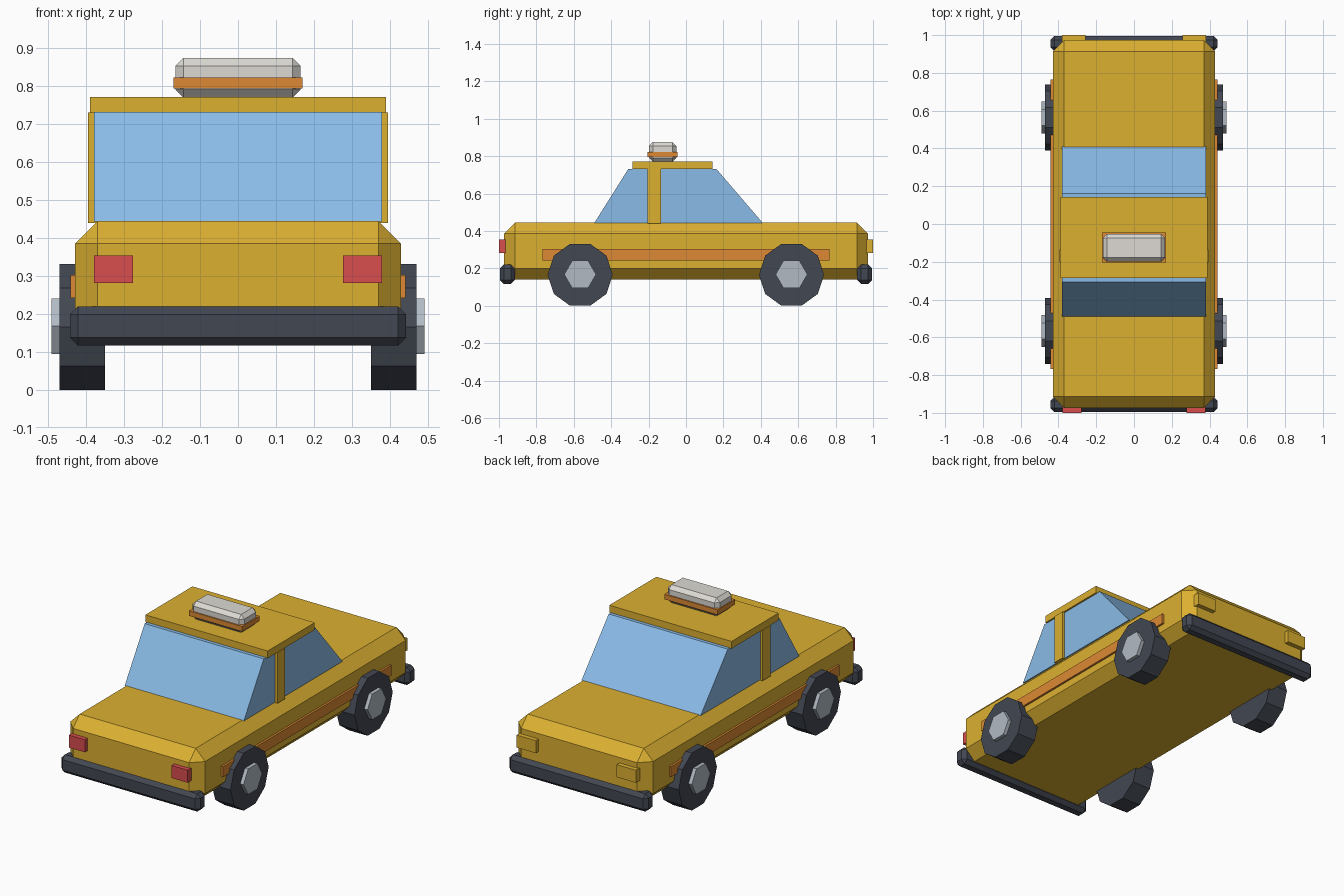
import bpy, bmesh, math
from mathutils import Matrix, Vector

if "Cube" in bpy.data.objects:
    bpy.data.objects.remove(bpy.data.objects["Cube"])


def material(name, r, g, b):
    # 8-bit display colour converted to linear
    lin = [((c / 255 + 0.055) / 1.055) ** 2.4 for c in (r, g, b)]
    m = bpy.data.materials.new(name)
    m.diffuse_color = (*lin, 1)
    m.use_nodes = True
    m.node_tree.nodes["Principled BSDF"].inputs["Base Color"].default_value = m.diffuse_color
    return m


YELLOW = material("yellow paint", 220, 176, 49)
GLASS = material("blue glass", 138, 187, 231)
DARK = material("dark rubber", 66, 71, 82)
HUB = material("hub grey", 177, 186, 196)
ORANGE = material("orange trim", 221, 138, 51)
RED = material("red lamp", 216, 77, 78)
WHITE = material("sign white", 221, 218, 211)


def finish(name, bm, mat):
    bmesh.ops.recalc_face_normals(bm, faces=bm.faces)
    me = bpy.data.meshes.new(name)
    bm.to_mesh(me)
    bm.free()
    me.materials.append(mat)
    ob = bpy.data.objects.new(name, me)
    bpy.context.collection.objects.link(ob)
    return ob


def box(name, mat, x, y, z, chamfer=0):
    """Box from (min, max) ranges, with optional flat chamfer."""
    bm = bmesh.new()
    bmesh.ops.create_cube(bm, size=1)
    for v in bm.verts:
        v.co = Vector([r[0] if c < 0 else r[1] for c, r in zip(v.co, (x, y, z))])
    if chamfer:
        bmesh.ops.bevel(bm, geom=bm.edges[:], offset=chamfer, segments=1,
                        profile=0.5, affect='EDGES')
    return finish(name, bm, mat)


def disc(name, mat, sides, radius, x0, x1, y, z):
    """Cylinder along x with a corner pointing along y."""
    bm = bmesh.new()
    bmesh.ops.create_cone(bm, cap_ends=True, segments=sides, radius1=radius,
                          radius2=radius, depth=abs(x1 - x0))
    # find one corner and turn it onto the y axis
    c = bm.verts[:][0].co
    turn = Matrix.Rotation(math.pi / 2 - math.atan2(c.y, c.x), 4, 'Z')
    lay = Matrix.Rotation(math.pi / 2, 4, 'Y')
    place = Matrix.Translation(((x0 + x1) / 2, y, z))
    bmesh.ops.transform(bm, matrix=place @ lay @ turn, verts=bm.verts)
    return finish(name, bm, mat)


# Main body
box("body", YELLOW, (-0.43, 0.43), (-0.974, 0.974), (0.14, 0.445), 0.06)

# Glass cabin: side profile extruded across the width
bm = bmesh.new()
profile = [(-0.49, 0.443), (0.41, 0.443), (0.162, 0.732), (-0.308, 0.732)]
face = bm.faces.new([bm.verts.new((-0.38, y, z)) for y, z in profile])
ext = bmesh.ops.extrude_face_region(bm, geom=[face])
bmesh.ops.translate(bm, vec=(0.76, 0, 0),
                    verts=[g for g in ext["geom"] if isinstance(g, bmesh.types.BMVert)])
finish("cabin_glass", bm, GLASS)

# Roof and door pillar band
box("roof", YELLOW, (-0.39, 0.39), (-0.287, 0.142), (0.73, 0.772))
box("door_pillars", YELLOW, (-0.395, 0.395), (-0.205, -0.135), (0.44, 0.731))

# Roof sign with trim band
box("roof_sign", WHITE, (-0.165, 0.165), (-0.198, -0.052), (0.77, 0.875), 0.021)
box("sign_trim", ORANGE, (-0.17, 0.17), (-0.205, -0.045), (0.794, 0.823))

# Bumpers
for end, s in (("front", -1), ("rear", 1)):
    box(end + "_bumper", DARK, (-0.443, 0.443), sorted((s * 0.915, s * 0.995)),
        (0.117, 0.22), 0.021)

# Parts on both sides
for side, s in (("left", -1), ("right", 1)):
    box(side + "_stripe", ORANGE, sorted((s * 0.40, s * 0.442)), (-0.768, 0.766), (0.242, 0.302))
    box(side + "_front_lamp", RED, sorted((s * 0.277, s * 0.379)), (-1.0, -0.95), (0.282, 0.354))
    box(side + "_rear_lamp", YELLOW, sorted((s * 0.258, s * 0.38)), (0.95, 1.0), (0.282, 0.354))
    for end, y in (("front", -0.566), ("rear", 0.564)):
        disc(f"{side}_{end}_tyre", DARK, 10, 0.174, s * 0.35, s * 0.47, y, 0.1655)
        disc(f"{side}_{end}_hub", HUB, 6, 0.085, s * 0.45, s * 0.491, y, 0.1675)
